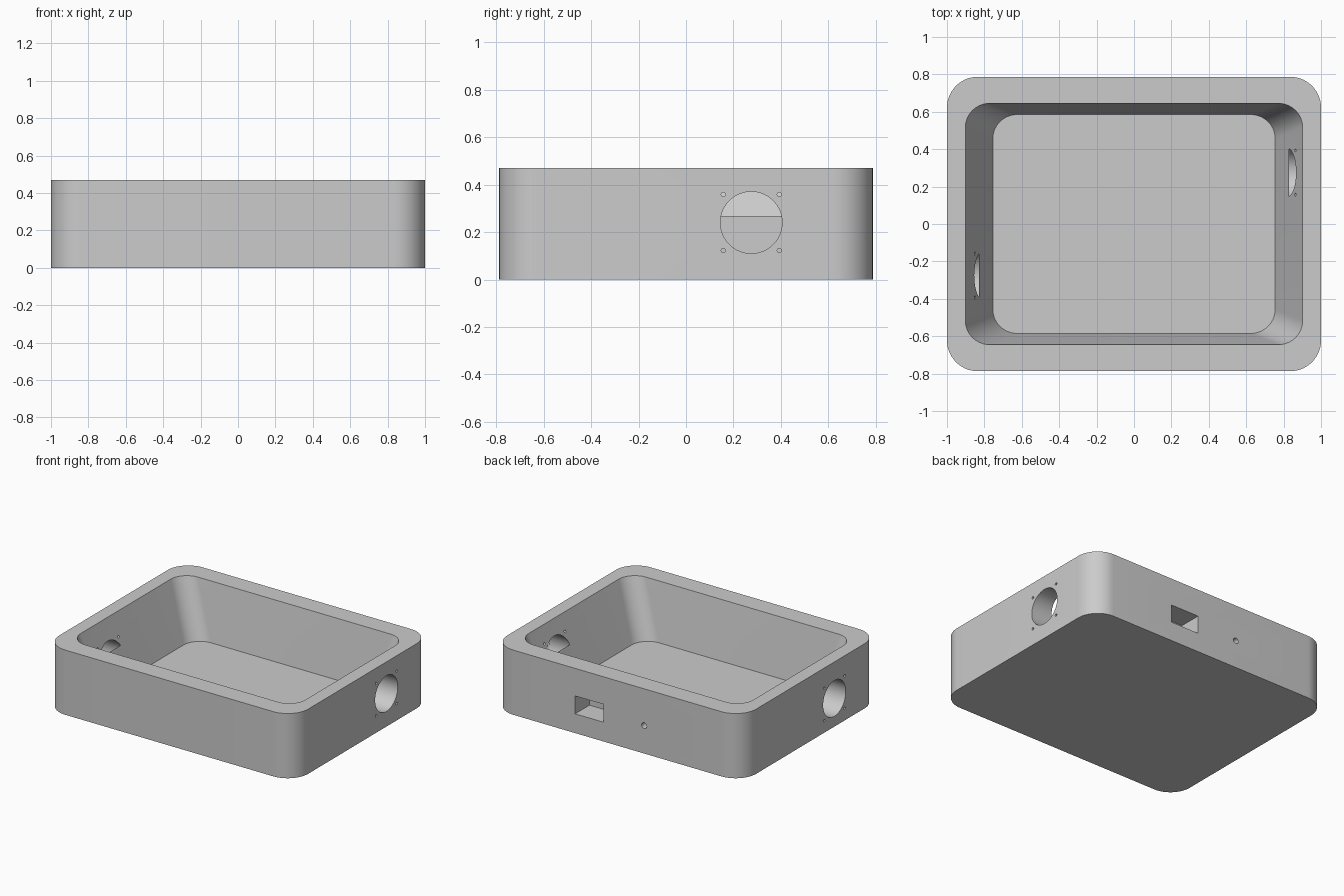
import bpy, bmesh
from math import pi, cos, sin, radians
from mathutils import Matrix, Vector

cube = bpy.data.objects.get("Cube")
if cube:
    bpy.data.objects.remove(cube, do_unlink=True)

HALF_X, HALF_Y, HEIGHT = 1.0, 0.787, 0.47
FLOOR = 0.055
SIDE_DEPTH = 0.17     # depth of the sockets in the side walls
BACK_DEPTH = 0.165    # depth of the sockets in the back wall

grey = bpy.data.materials.new("plain grey")
grey.use_nodes = True
grey.diffuse_color = (0.6, 0.6, 0.6, 1)
grey.node_tree.nodes["Principled BSDF"].inputs["Base Color"].default_value = grey.diffuse_color


def make_object(name, bm):
    bmesh.ops.recalc_face_normals(bm, faces=bm.faces)
    mesh = bpy.data.meshes.new(name)
    bm.to_mesh(mesh)
    bm.free()
    mesh.materials.append(grey)
    obj = bpy.data.objects.new(name, mesh)
    bpy.context.collection.objects.link(obj)
    return obj


def rounded_loop(bm, hx, hy, r, z, steps=14):
    """Ring of vertices around a rounded rectangle."""
    verts = []
    for corner, (sx, sy) in enumerate(((1, 1), (-1, 1), (-1, -1), (1, -1))):
        for i in range(steps + 1):
            a = (corner + i / steps) * pi / 2
            verts.append(bm.verts.new((sx * (hx - r) + r * cos(a),
                                       sy * (hy - r) + r * sin(a), z)))
    return verts


# Open tray: outer wall, rim, sloping inner wall and floor
bm = bmesh.new()
loops = [rounded_loop(bm, HALF_X, HALF_Y, 0.165, 0),
         rounded_loop(bm, HALF_X, HALF_Y, 0.165, HEIGHT),
         rounded_loop(bm, 0.902, 0.645, 0.13, HEIGHT),
         rounded_loop(bm, 0.755, 0.585, 0.13, FLOOR)]
for low, high in zip(loops, loops[1:]):
    for i in range(len(low)):
        j = (i + 1) % len(low)
        bm.faces.new((low[i], low[j], high[j], high[i]))
bm.faces.new(loops[0])
bm.faces.new(loops[-1])
tray = make_object("tray", bm)


def cut(cutter):
    """Cut the shape out of the tray, then drop the cutter."""
    cutter.hide_render = True
    mod = tray.modifiers.new("cut", 'BOOLEAN')
    mod.operation = 'DIFFERENCE'
    mod.solver = 'EXACT'
    mod.object = cutter
    bpy.context.view_layer.objects.active = tray
    bpy.ops.object.modifier_apply(modifier=mod.name)
    bpy.data.objects.remove(cutter, do_unlink=True)


def drill(surface, outward, radius, depth, sides):
    """Blind round hole going in from a point on an outer wall."""
    outward = Vector(outward)
    length = depth + 0.1
    centre = Vector(surface) + outward * (length / 2 - depth)
    turn = outward.to_track_quat('Z', 'Y').to_matrix().to_4x4()
    bm = bmesh.new()
    bmesh.ops.create_cone(bm, cap_ends=True, segments=sides, radius1=radius,
                          radius2=radius, depth=length,
                          matrix=Matrix.Translation(centre) @ turn)
    cut(make_object("drill_cutter", bm))


# Round socket with four screw holes in each side wall
for side, z in ((1, 0.24), (-1, 0.205)):
    y = side * 0.275
    drill((side * HALF_X, y, z), (side, 0, 0), 0.13, SIDE_DEPTH, 64)
    for dy in (-0.118, 0.118):
        for dz in (-0.118, 0.118):
            drill((side * HALF_X, y + dy, z + dz), (side, 0, 0), 0.009, SIDE_DEPTH, 16)

# Rectangular port and small round hole in the back wall
bm = bmesh.new()
bmesh.ops.create_cube(bm, size=1, matrix=Matrix.Translation(
    (0.225, HALF_Y - BACK_DEPTH + 0.15, 0.205)) @ Matrix.Diagonal((0.23, 0.3, 0.13, 1)))
cut(make_object("port_cutter", bm))
drill((-0.215, HALF_Y, 0.203), (0, 1, 0), 0.021, BACK_DEPTH, 24)

# Smooth corners and holes, sharp edges kept
bpy.ops.object.select_all(action='DESELECT')
tray.select_set(True)
bpy.context.view_layer.objects.active = tray
bpy.ops.object.shade_smooth_by_angle(angle=radians(30))
